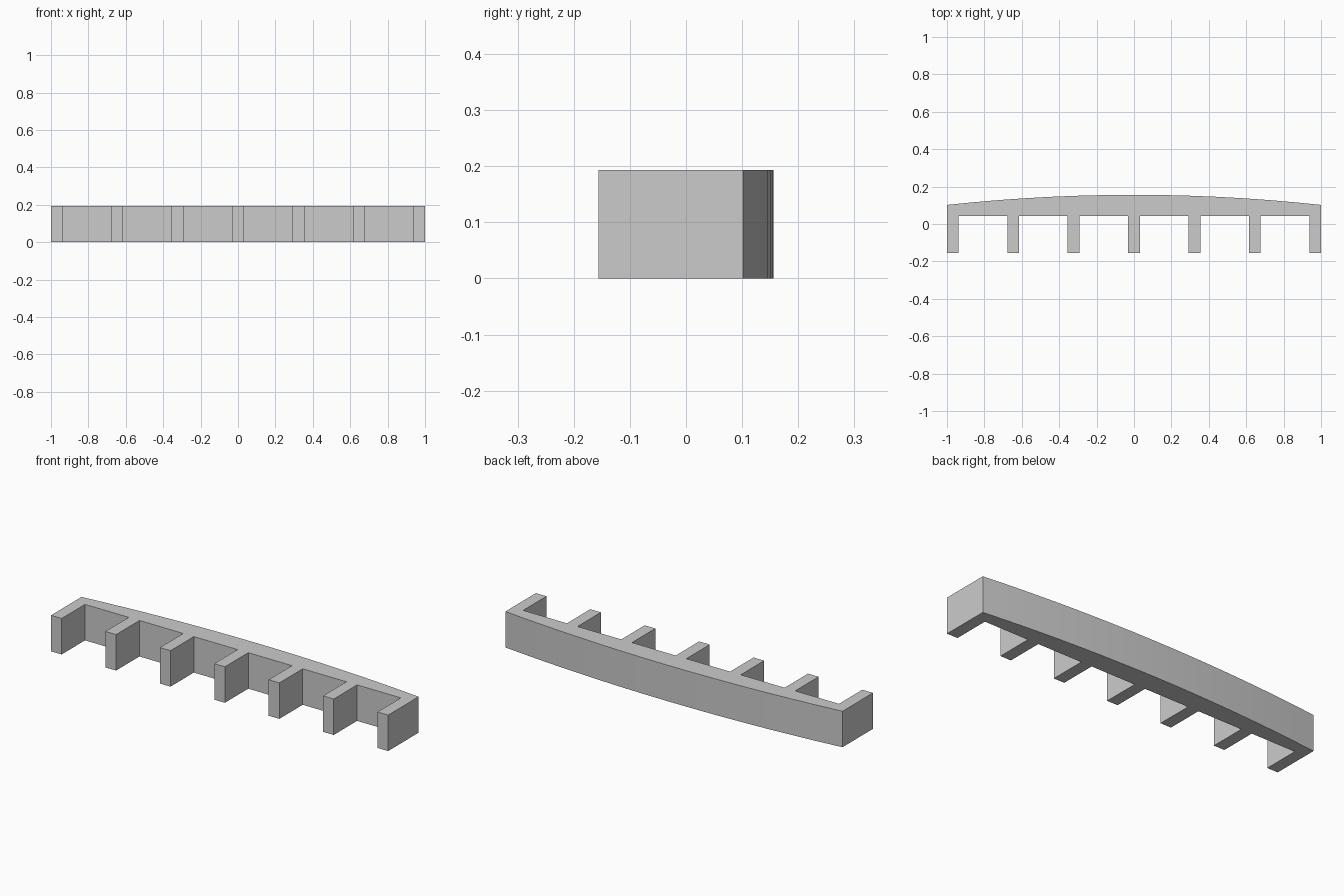
import bpy
import bmesh

# Remove the default object
cube = bpy.data.objects.get("Cube")
if cube:
    bpy.data.objects.remove(cube, do_unlink=True)

HEIGHT = 0.193
FRONT, WALL, END, CROWN = -0.156, 0.042, 0.102, 0.156
TOOTH = 0.063
TEETH = 7
SEGMENTS = 14

# Plain grey material
grey = bpy.data.materials.new("plain_grey")
grey.use_nodes = True
colour = (0.6, 0.6, 0.6, 1)
grey.diffuse_color = colour
grey.node_tree.nodes["Principled BSDF"].inputs["Base Color"].default_value = colour

# Comb-shaped outline: teeth along the front, shallow arc along the back
outline = []
pitch = (2 - TOOTH) / (TEETH - 1)
for i in range(TEETH):
    left = -1 + i * pitch
    right = left + TOOTH
    if i > 0:
        outline.append((left, WALL))
    outline += [(left, FRONT), (right, FRONT)]
    if i < TEETH - 1:
        outline.append((right, WALL))
radius = (1 + (CROWN - END) ** 2) / (2 * (CROWN - END))
for i in range(SEGMENTS + 1):
    x = 1 - 2 * i / SEGMENTS
    outline.append((x, CROWN - radius + (radius ** 2 - x * x) ** 0.5))

# Extrude the outline into the curved rail with its teeth
bm = bmesh.new()
base = bm.faces.new([bm.verts.new((x, y, 0)) for x, y in outline])
top = bmesh.ops.extrude_face_region(bm, geom=[base], use_keep_orig=True)
moved = [v for v in top["geom"] if isinstance(v, bmesh.types.BMVert)]
bmesh.ops.translate(bm, verts=moved, vec=(0, 0, HEIGHT))
bmesh.ops.recalc_face_normals(bm, faces=bm.faces)
mesh = bpy.data.meshes.new("toothed_rail")
bm.to_mesh(mesh)
bm.free()
mesh.materials.append(grey)
rail = bpy.data.objects.new("toothed_rail", mesh)
bpy.context.collection.objects.link(rail)

# Smooth the curved back and keep the corners sharp
bpy.ops.object.select_all(action="DESELECT")
rail.select_set(True)
bpy.context.view_layer.objects.active = rail
bpy.ops.object.shade_smooth_by_angle()
